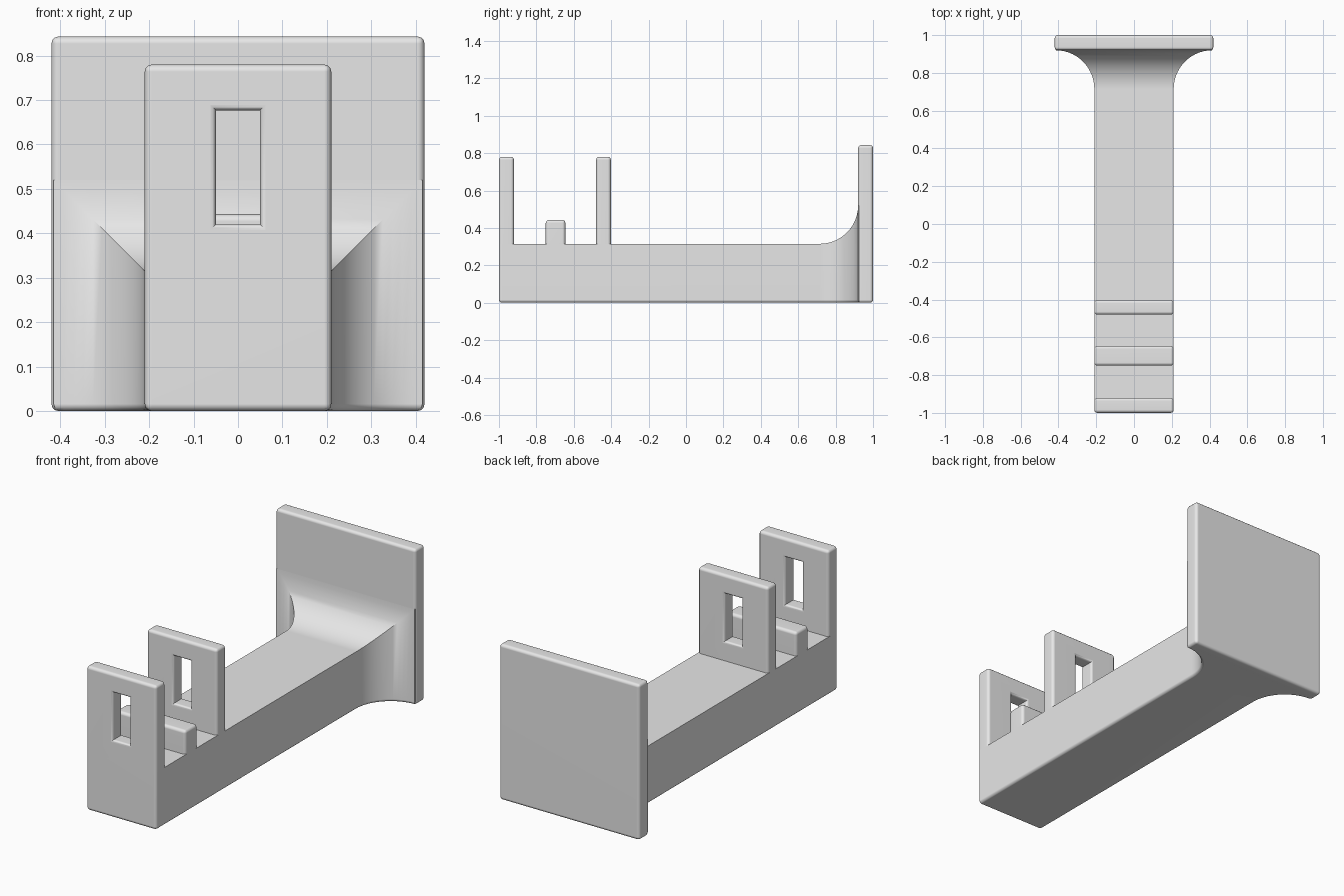
import bpy
import bmesh
from math import sin, cos, pi

if "Cube" in bpy.data.objects:
    bpy.data.objects.remove(bpy.data.objects["Cube"])

HALF, TOP = 0.21, 0.315      # beam half width and height
FLARE = 0.205                # flare radius
PLATE_Y = 0.92               # front face of the back plate
ROUND = 0.016                # edge rounding

grey = bpy.data.materials.new("light_grey")
grey.use_nodes = True
grey.diffuse_color = (0.8, 0.8, 0.8, 1)
grey.node_tree.nodes["Principled BSDF"].inputs["Base Color"].default_value = (0.8, 0.8, 0.8, 1)


def loft(name, sections, rounded=None):
    """Skin rectangles (y, half width, bottom, top); round edges chosen by a rule."""
    bm = bmesh.new()
    rings = []
    for y, half, low, high in sections:
        corners = ((-half, low), (half, low), (half, high), (-half, high))
        rings.append([bm.verts.new((x, y, z)) for x, z in corners])
    for a, b in zip(rings, rings[1:]):
        for i in range(4):
            j = (i + 1) % 4
            bm.faces.new((a[i], a[j], b[j], b[i]))
    bm.faces.new(rings[0])
    bm.faces.new(rings[-1])
    bmesh.ops.recalc_face_normals(bm, faces=bm.faces)
    if rounded:
        edges = [e for e in bm.edges if rounded(*(v.co for v in e.verts))]
        bmesh.ops.bevel(bm, geom=edges, offset=ROUND, segments=3,
                        profile=0.5, affect='EDGES', clamp_overlap=False)
    mesh = bpy.data.meshes.new(name)
    bm.to_mesh(mesh)
    bm.free()
    mesh.materials.append(grey)
    obj = bpy.data.objects.new(name, mesh)
    bpy.context.collection.objects.link(obj)
    bpy.ops.object.select_all(action='DESELECT')
    obj.select_set(True)
    bpy.context.view_layer.objects.active = obj
    bpy.ops.object.shade_smooth_by_angle(angle=pi / 4.5)
    return obj


def even_shading(obj):
    mod = obj.modifiers.new("Even shading", 'WEIGHTED_NORMAL')
    mod.keep_sharp = True


def post(name, y0, y1, high):
    """Block standing on the beam, rounded except around its foot."""
    def rule(a, b):
        return max(a.z, b.z) > TOP + 0.01
    return loft(name, [(y0, HALF, TOP, high), (y1, HALF, TOP, high)], rule)


def cut_window(obj, y0, y1, r=0.012):
    """Cut a slot whose rims curve outwards on both faces."""
    half, low, high = 0.05, 0.42, 0.677
    profile = [(y0 - 0.02, r)]
    steps = [i * pi / 8 for i in range(5)]
    profile += [(y0 + r * (1 - cos(t)), r * (1 - sin(t))) for t in steps]
    profile += [(y1 - r * (1 - cos(t)), r * (1 - sin(t))) for t in reversed(steps)]
    profile += [(y1 + 0.02, r)]
    cutter = loft("window_cutter", [(y, half + g, low - g, high + g) for y, g in profile])
    cutter.hide_render = True
    mod = obj.modifiers.new("Window", 'BOOLEAN')
    mod.object = cutter
    mod.operation = 'DIFFERENCE'
    mod.solver = 'EXACT'
    bpy.context.view_layer.objects.active = obj
    bpy.ops.object.modifier_apply(modifier=mod.name)
    bpy.data.objects.remove(cutter)


# Beam flaring into the back plate
stations = [(-1, HALF, 0, TOP)]
for i in range(15):
    t = i / 14 * pi / 2
    grow = FLARE * (1 - cos(t))
    stations.append((PLATE_Y - FLARE + FLARE * sin(t), HALF + grow, 0, TOP + grow))
stations.append((PLATE_Y + 0.02, HALF + FLARE, 0, TOP + FLARE))


def beam_edges(a, b):
    along = abs(a.y - b.y) > 1e-5
    front = a.y < -0.99 and b.y < -0.99
    low = a.z < 0.01 and b.z < 0.01
    upright = abs(a.z - b.z) > 0.1
    return (along and low) or (front and (low or upright))


beam = loft("beam", stations, beam_edges)
even_shading(beam)

# Back plate
back_plate = loft("back_plate", [(PLATE_Y, 0.42, 0, 0.843), (1, 0.42, 0, 0.843)],
                  lambda a, b: True)
even_shading(back_plate)

# Two slotted uprights and the low rib between them
for name, y0, y1 in (("front_upright", -1, -0.92), ("middle_upright", -0.48, -0.402)):
    upright = post(name, y0, y1, 0.78)
    cut_window(upright, y0, y1)
    even_shading(upright)
even_shading(post("low_rib", -0.75, -0.645, 0.443))
